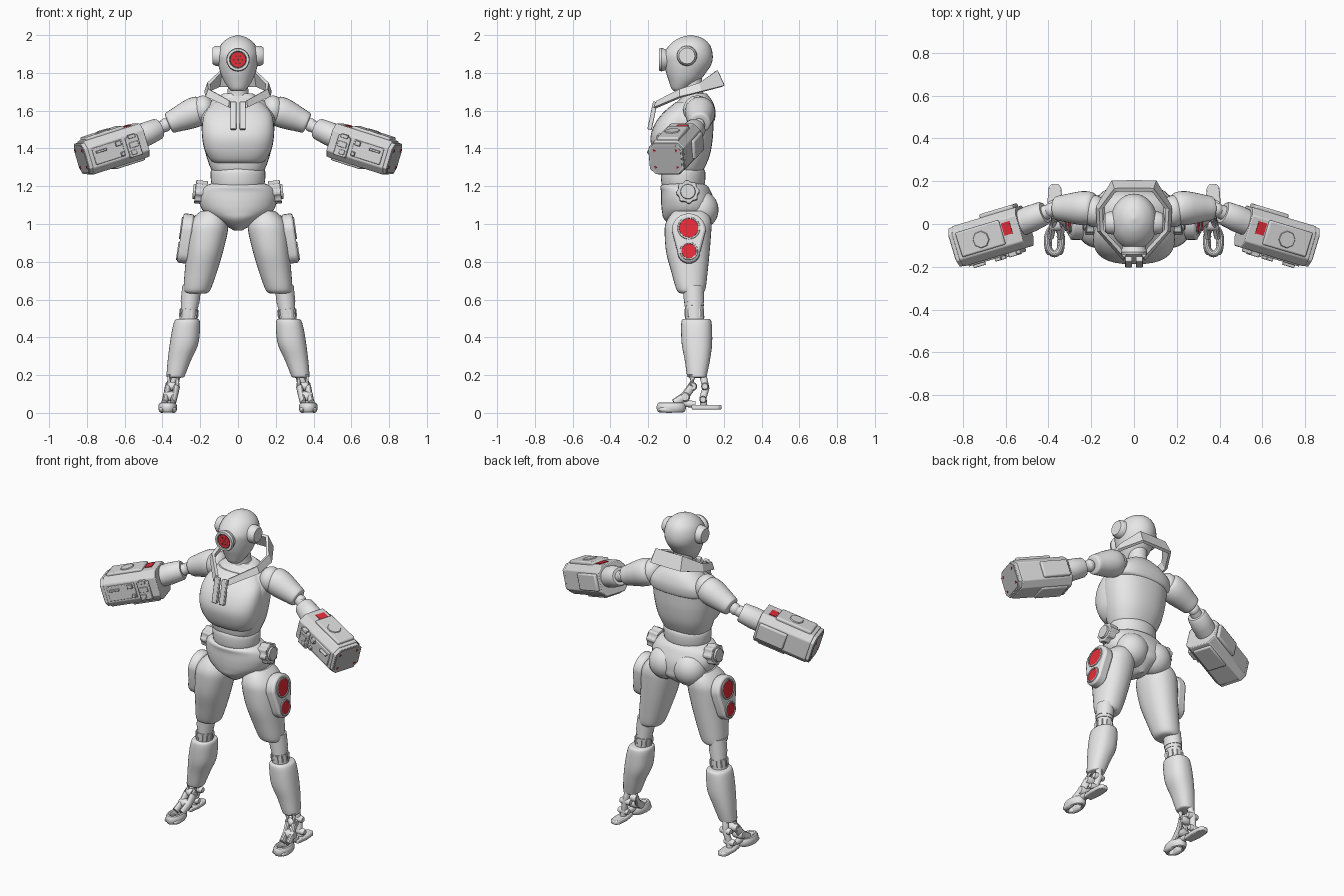
import bpy, bmesh
from math import sin, cos, pi, copysign
from mathutils import Vector, Matrix

if "Cube" in bpy.data.objects:
    bpy.data.objects.remove(bpy.data.objects["Cube"])


def material(name, rgb):
    m = bpy.data.materials.new(name)
    m.use_nodes = True
    m.diffuse_color = (*rgb, 1)
    m.node_tree.nodes["Principled BSDF"].inputs["Base Color"].default_value = (*rgb, 1)
    return m


SHELL = material("light grey shell", (0.8, 0.8, 0.8))
METAL = material("mid grey metal", (0.7, 0.7, 0.7))
DARK = material("dull grey plate", (0.5, 0.5, 0.5))
BLACK = material("charcoal", (0.06, 0.05, 0.05))
RED = material("red lens", (0.8, 0.025, 0.04))
I = Matrix.Identity(4)
parts = []


def finish(name, bm, mat=SHELL, mirror=False, bevel=0):
    bmesh.ops.recalc_face_normals(bm, faces=bm.faces)
    me = bpy.data.meshes.new(name)
    bm.to_mesh(me)
    bm.free()
    me.materials.append(mat)
    ob = bpy.data.objects.new(name, me)
    bpy.context.collection.objects.link(ob)
    if bevel:
        b = ob.modifiers.new("Bevel", 'BEVEL')
        b.width, b.segments = bevel, 2
    if mirror:
        ob.modifiers.new("Mirror", 'MIRROR').use_mirror_merge = False
    parts.append(ob)
    return ob


def frame(p, d):
    """Local z along d, local y as near to world up as possible."""
    z = Vector(d).normalized()
    up = Vector((0, 0, 1)) if abs(z.z) < 0.95 else Vector((0, 1, 0))
    x = up.cross(z).normalized()
    return Matrix.Translation(p) @ Matrix((x, z.cross(x), z)).transposed().to_4x4()


def skin(name, rings, closed=False, **kw):
    bm = bmesh.new()
    vs = [[bm.verts.new(p) for p in r] for r in rings]
    n = len(vs[0])
    for a, b in zip(vs, vs[1:] + vs[:1] if closed else vs[1:]):
        for i in range(n):
            bm.faces.new((a[i], a[(i + 1) % n], b[(i + 1) % n], b[i]))
    if not closed:
        bm.faces.new(vs[0])
        bm.faces.new(vs[-1])
    return finish(name, bm, **kw)


def smooth_path(s, steps):
    s = [Vector(p) for p in s]
    out = []
    for i in range(len(s) - 1):
        a, b, c, d = s[max(i - 1, 0)], s[i], s[i + 1], s[min(i + 2, len(s) - 1)]
        for k in range(steps):
            t = k / steps
            out.append(b + (c - a) * (t / 2) + (a * 2 - b * 5 + c * 4 - d) * (t * t / 2)
                       + (b * 3 - a - c * 3 + d) * (t ** 3 / 2))
    return out + [s[-1]]


def loft(name, stations, m=I, steps=5, n=32, power=2.0, **kw):
    """Stations are x, y, z, x radius, y radius."""
    def e(v):
        return copysign(abs(v) ** (2 / power), v)
    ang = [2 * pi * i / n for i in range(n)]
    rings = [[m @ Vector((x + rx * e(cos(a)), y + ry * e(sin(a)), z)) for a in ang]
             for x, y, z, rx, ry in smooth_path(stations, steps)]
    return skin(name, rings, **kw)


def lathe(name, p, d, profile, steps=1, n=28, **kw):
    return loft(name, [(0, 0, h, r, r) for h, r in profile], frame(p, d), steps, n, **kw)


def disc(name, m, x, y, z, r, h=0.006, n=20, **kw):
    return loft(name, [(x, y, z, r, r), (x, y, z + h, r, r)], m, 1, n, **kw)


def prism(name, outline, z0, z1, m=I, **kw):
    return skin(name, [[m @ Vector((x, y, z)) for x, y in outline] for z in (z0, z1)], **kw)


def box(name, c, s, m=I, **kw):
    bm = bmesh.new()
    bmesh.ops.create_cube(bm, size=1, matrix=m @ Matrix.Translation(c) @ Matrix.Diagonal((*s, 1)))
    return finish(name, bm, **kw)


def ball(name, c, r, **kw):
    bm = bmesh.new()
    bmesh.ops.create_uvsphere(bm, u_segments=28, v_segments=16, radius=1,
                              matrix=Matrix.Translation(c) @ Matrix.Diagonal((*r, 1)))
    return finish(name, bm, **kw)


def tube(name, pts, r, flat=1.0, closed=False, n=12, **kw):
    pts = [Vector(p) for p in pts]
    rings = []
    for i, p in enumerate(pts):
        a = pts[i - 1] if closed or i else p
        b = pts[(i + 1) % len(pts)] if closed or i + 1 < len(pts) else p
        f = frame(p, b - a)
        rings.append([f @ Vector((r * cos(2 * pi * k / n), r * flat * sin(2 * pi * k / n), 0))
                      for k in range(n)])
    return skin(name, rings, closed, **kw)


# Head, single eye, ear discs and neck
loft("head", [(0, -.035, 1.705, .035, .03), (0, -.03, 1.72, .05, .048), (0, -.01, 1.76, .076, .082),
              (0, 0, 1.80, .093, .105), (0, .01, 1.85, .106, .126), (0, .012, 1.9, .109, .129),
              (0, .02, 1.95, .09, .105), (0, .025, 1.985, .05, .06), (0, .025, 2, .004, .005)])
lathe("eye_housing", (0, -.1, 1.87), (0, -1, 0), [(0, .052), (.03, .062), (.043, .058), (.043, .046), (.034, .044)])
eye = frame((0, -.134, 1.87), (0, -1, 0))
disc("eye_rim", eye, 0, 0, 0, .044, .003, mat=BLACK)
disc("eye_lens", eye, 0, 0, .002, .039, .004, mat=RED)
for k in range(6):
    disc("eye_spot", eye, .022 * cos(k * pi / 3), .022 * sin(k * pi / 3), .005, .0045, .003, 8, mat=BLACK)
disc("eye_pupil", eye, 0, 0, .005, .006, .003, 12, mat=BLACK)
lathe("ear_disc", (.09, .005, 1.89), (1, 0, 0), [(0, .054), (.032, .052), (.046, .042)], mirror=True)
loft("neck", [(0, .05, 1.64, .07, .07), (0, .035, 1.7, .055, .055), (0, .025, 1.8, .055, .06)])

# Torso
loft("ribcage", [(0, -.015, 1.265, .12, .095), (0, -.015, 1.29, .142, .11), (0, -.005, 1.36, .168, .13),
                 (0, 0, 1.44, .185, .14), (0, .005, 1.51, .193, .14), (0, .02, 1.58, .19, .125),
                 (0, .04, 1.64, .14, .095), (0, .05, 1.685, .065, .055)], power=2.3)
loft("shoulder_yoke", [(0, .06, 1.535, .17, .075), (0, .06, 1.55, .19, .092), (0, .06, 1.6, .19, .096),
                       (0, .055, 1.65, .14, .085), (0, .05, 1.69, .08, .06)], power=2.4)
loft("breastplate", [(0, -.05, 1.318, .11, .065), (0, -.06, 1.335, .143, .09), (0, -.067, 1.39, .176, .11),
                     (0, -.068, 1.46, .19, .12), (0, -.055, 1.53, .19, .11), (0, -.025, 1.59, .175, .095),
                     (0, .015, 1.645, .125, .07)], power=2.6)
loft("waist", [(0, -.015, 1.19, .12, .095), (0, -.015, 1.205, .138, .112), (0, -.015, 1.25, .145, .118),
               (0, -.015, 1.285, .142, .114), (0, -.015, 1.3, .12, .095)])
loft("pelvis", [(0, .02, .965, .02, .06), (0, .018, 1.02, .115, .13), (0, .015, 1.065, .182, .142),
                (0, .01, 1.12, .205, .142), (0, 0, 1.17, .2, .132), (0, -.01, 1.2, .175, .125),
                (0, -.01, 1.215, .14, .1)])
ball("buttock", (.083, .08, 1.075), (.1, .092, .1), mirror=True)

# Collar band with two hanging straps
low = [(0, .197, 1.73), (.1, .197, 1.73), (.17, .08, 1.70), (.165, -.03, 1.672), (.045, -.165, 1.615)]
top = [(0, .16, 1.81), (.088, .16, 1.81), (.155, .07, 1.745), (.15, -.03, 1.712), (.04, -.15, 1.65)]
bm = bmesh.new()
for (a, b), (c, d) in zip(zip(low, top), zip(low[1:], top[1:])):
    bm.faces.new([bm.verts.new(p) for p in (a, c, d, b)])
bmesh.ops.remove_doubles(bm, verts=bm.verts, dist=.0001)
collar = finish("collar", bm)
collar.modifiers.new("Mirror", 'MIRROR')
sol = collar.modifiers.new("Solidify", 'SOLIDIFY')
sol.thickness, sol.offset = .018, 0
strap = frame((.025, -.163, 1.645), (0, -.03, -.145))
box("collar_strap", (0, 0, .073), (.032, .024, .15), strap, mirror=True, bevel=.004)

# Arms
ball("shoulder_joint", (.185, .06, 1.605), (.06, .075, .075), mirror=True)
lathe("upper_arm", (.205, .074, 1.602), (.16, 0, -.068),
      [(-.03, .05), (-.012, .073), (.03, .08), (.08, .074), (.13, .064), (.162, .058), (.174, .052), (.178, .036)],
      4, mirror=True)
ball("elbow", (.386, .066, 1.523), (.034, .034, .036), mirror=True)
lathe("forearm", (.4, .06, 1.515), (.1, -.042, -.045),
      [(-.02, .03), (.02, .034), (.02, .05), (.03, .057), (.1, .063), (.17, .06)], mirror=True)

# Arm cannons
d = Vector((1, -.3, -.32)).normalized()
gun = frame(Vector((.667, -.058, 1.395)) - d * .18, d)


def octagon(w, h, c):
    q = [(w, h - c), (w - c, h)]
    q += [(-x, y) for x, y in reversed(q)]
    return q + [(-x, -y) for x, y in q]


gunkw = dict(mat=METAL, mirror=True)
prism("cannon_body", octagon(.098, .092, .035), .01, .335, gun, bevel=.005, **gunkw)
prism("cannon_muzzle", octagon(.094, .084, .03), .33, .355, gun, bevel=.003, **gunkw)
prism("cannon_end", octagon(.085, .076, .028), .35, .358, gun, mat=DARK, mirror=True)
box("cannon_top_panel", (.005, .092, .205), (.12, .03, .22), gun, bevel=.008, **gunkw)
box("cannon_bottom_panel", (0, -.088, .12), (.12, .03, .17), gun, bevel=.008, **gunkw)
box("cannon_back_panel", (.1, 0, .11), (.03, .1, .17), gun, bevel=.008, **gunkw)
box("cannon_front_panel", (-.098, 0, .23), (.014, .09, .17), gun, bevel=.004, **gunkw)
box("cannon_front_lock", (-.1, -.01, .09), (.028, .11, .07), gun, bevel=.005, **gunkw)
for y, z, h, w in ((.045, .09, .02, .04), (.0, .09, .03, .05), (-.04, .1, .025, .03),
                   (.03, .17, .025, .03), (-.03, .16, .02, .02), (.02, .27, .012, .06)):
    box("cannon_fitting", (-.108, y, z), (.022, h, w), gun, bevel=.003, **gunkw)
box("cannon_top_light", (.015, .092, .068), (.06, .008, .042), gun, mat=RED, mirror=True)
lathe("cannon_stud", gun @ Vector((0, .105, .2)), gun.to_3x3() @ Vector((0, 1, 0)),
      [(0, .042), (.007, .038)], n=8, **gunkw)
for x in (-.06, .06):
    for y in (-.046, .046):
        disc("cannon_end_light", gun, x, y, .355, .009, n=3, mat=RED, mirror=True)

# Hip cogs
cog = frame((.165, .01, 1.165), (1, 0, .1))
teeth = [(r * cos(a), r * sin(a)) for k in range(32)
         for r, a in [(.062 if k % 4 < 2 else .055, 2 * pi * k / 32)]]
prism("hip_cog", teeth, 0, .062, cog, mat=METAL, mirror=True, bevel=.003)
loft("hip_hub", [(0, 0, .05, .042, .042), (0, 0, .074, .038, .038)], cog, 1, mat=METAL, mirror=True)

# Thighs with light pods
loft("thigh", [(.145, .02, 1.07, .05, .08), (.15, .018, 1.04, .08, .107), (.156, .013, 1.0, .102, .122),
               (.162, .01, .95, .106, .123), (.177, .01, .85, .097, .115), (.196, .018, .75, .086, .097),
               (.214, .025, .665, .074, .08), (.219, .027, .64, .064, .068), (.22, .027, .632, .048, .053)],
     power=2.2, mirror=True)
pod = frame((.276, .015, .925), (1, 0, .14))
outline = [(.09 * cos(k * pi / 12), .04 + .09 * sin(k * pi / 12)) for k in range(13)]
outline += [(-.06 * cos(k * pi / 12), -.074 - .06 * sin(k * pi / 12)) for k in range(13)]
prism("thigh_pod", outline, -.03, .03, pod, mirror=True, bevel=.012)
for y, r in ((.05, .062), (-.073, .05)):
    loft("pod_light_rim", [(0, y, z, s, s) for z, s in ((.02, r), (.036, r - .003), (.036, r - .01), (.031, r - .011))],
         pod, 1, mat=METAL, mirror=True)
    disc("pod_light", pod, 0, y, .029, r - .012, .004, n=28, mat=RED, mirror=True)

# Knees and shins
knee = frame((.245, .04, .67), (.02, .006, -.19))
loft("knee", [(0, 0, h, r, r + .004) for h, r in ((0, .05), (.085, .05), (.085, .047), (.105, .047), (.105, .044),
                                                  (.12, .044), (.12, .048), (.2, .046))], knee, 1, mirror=True)
for k in range(10):
    a = k * pi / 5
    box("knee_rib", (.046 * cos(a), .049 * sin(a), .145), (.01, .01, .04), knee, mirror=True)
loft("shin", [(.268, .055, .498, .05, .065), (.269, .055, .488, .066, .078), (.275, .056, .44, .074, .082),
              (.287, .058, .36, .075, .08), (.31, .06, .28, .062, .067), (.328, .058, .205, .05, .054),
              (.331, .058, .19, .045, .048), (.332, .058, .186, .03, .035)], power=2.3, mirror=True)

# Ankles and split feet
for x in (-.022, .022):
    tube("ankle_front_strut", [(.337 + x, .035, .2), (.347 + x, .03, .14), (.358 + x, -.005, .088),
                               (.368 + x, -.06, .05)], .016, 1.5, mirror=True)
tube("ankle_rear_strut", [(.337, .09, .2), (.348, .105, .13), (.36, .09, .08), (.37, .095, .03)], .019, mirror=True)
for c, r in (((.348, .035, .14), .03), ((.346, .1, .14), .025), ((.362, -.005, .085), .034), ((.366, .09, .07), .024)):
    lathe("ankle_pin", (c[0] - .035, c[1], c[2]), (1, 0, 0),
          [(0, r * .6), (.012, r * .8), (.058, r * .8), (.07, r * .6)], n=16, mirror=True)
toe = [(.372 + .034 * cos(k * pi / 12), -.078 + .062 * sin(k * pi / 12), .029) for k in range(24)]
tube("toe_loop", toe, .016, 1.7, closed=True, mirror=True)
for x in (.342, .402):
    ball("toe_pad", (x, -.09, .018), (.018, .055, .018), mirror=True)
heel = [(.345, .03), (.395, .03), (.405, .1), (.4, .17), (.385, .188), (.355, .188), (.34, .17), (.335, .1)]
prism("heel_pad", heel, .018, .042, mirror=True, bevel=.006)
tube("heel_link", [(.37, .05, .045), (.37, -.02, .05)], .018, mirror=True)

# Smooth shading with sharp edges kept
bpy.ops.object.select_all(action='DESELECT')
for ob in parts:
    ob.select_set(True)
bpy.context.view_layer.objects.active = parts[0]
bpy.ops.object.shade_smooth_by_angle(angle=.6)
collar.data.shade_flat()
